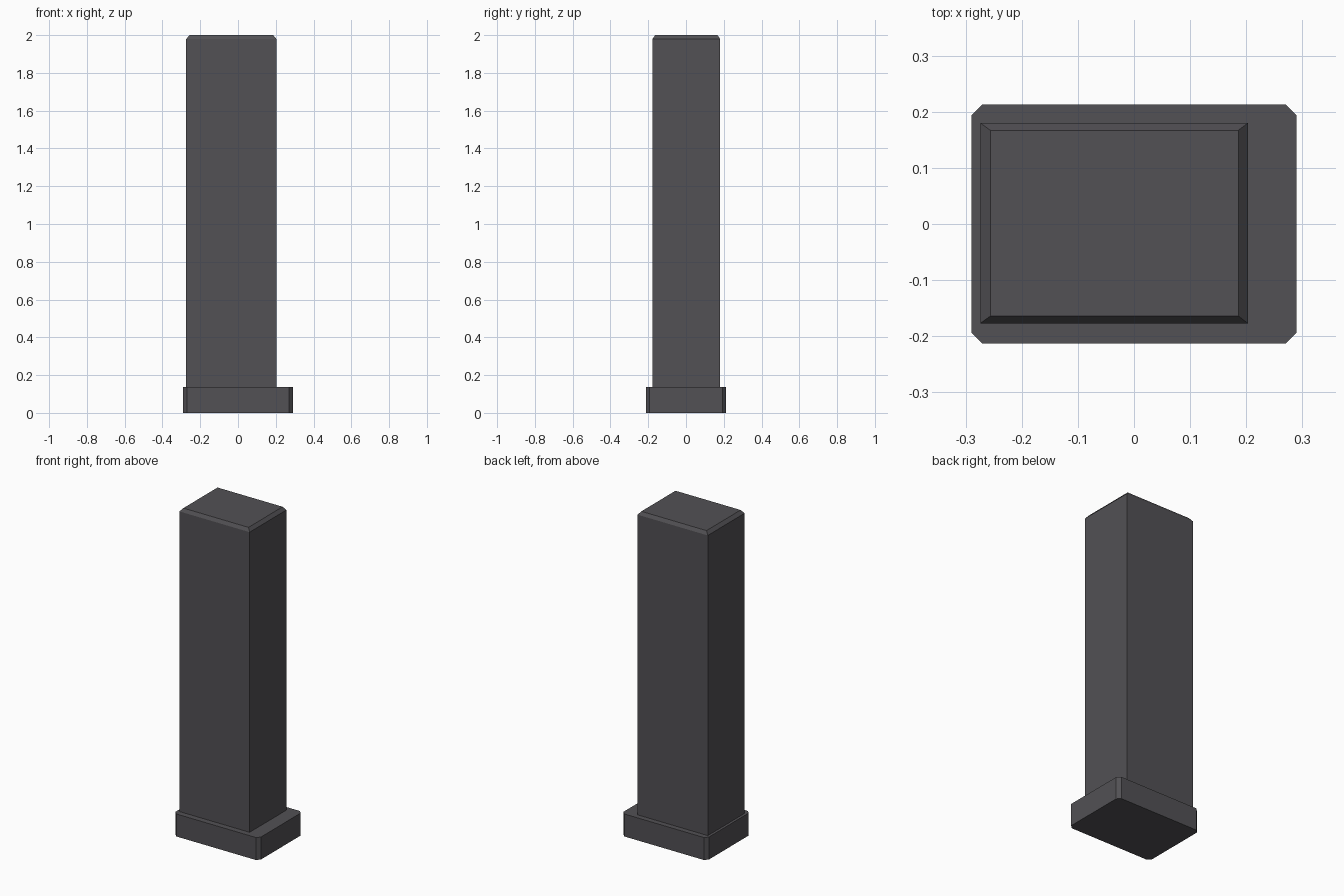
import bpy
import bmesh

cube = bpy.data.objects.get("Cube")
if cube:
    bpy.data.objects.remove(cube, do_unlink=True)

# Single dark grey finish
grey = bpy.data.materials.new("dark_grey")
grey.use_nodes = True
colour = (0.085, 0.082, 0.09, 1)
grey.diffuse_color = colour
grey.node_tree.nodes["Principled BSDF"].inputs["Base Color"].default_value = colour


def loft(name, sections):
    """Join stacked outlines, given as (points, z), into a closed solid."""
    bm = bmesh.new()
    rings = [[bm.verts.new((x, y, z)) for x, y in pts] for pts, z in sections]
    for low, high in zip(rings, rings[1:]):
        for i in range(len(low)):
            j = (i + 1) % len(low)
            bm.faces.new((low[i], low[j], high[j], high[i]))
    bm.faces.new(rings[0][::-1])
    bm.faces.new(rings[-1])
    mesh = bpy.data.meshes.new(name)
    bm.to_mesh(mesh)
    bm.free()
    mesh.materials.append(grey)
    obj = bpy.data.objects.new(name, mesh)
    bpy.context.collection.objects.link(obj)
    return obj


def rectangle(x0, x1, y0, y1):
    return [(x0, y0), (x1, y0), (x1, y1), (x0, y1)]


def clipped_rectangle(x, y, c):
    return [(-x + c, -y), (x - c, -y), (x, -y + c), (x, y - c),
            (x - c, y), (-x + c, y), (-x, y - c), (-x, -y + c)]


# Base plate with clipped upright corners
plate = clipped_rectangle(0.29, 0.213, 0.02)
loft("base_plate", [(plate, 0), (plate, 0.138)])

# Tall body, set towards one end of the plate, with a chamfered top
body = rectangle(-0.274, 0.203, -0.177, 0.18)
top = rectangle(-0.256, 0.186, -0.164, 0.167)
loft("body", [(body, 0.13), (body, 1.98), (top, 2.0)])
